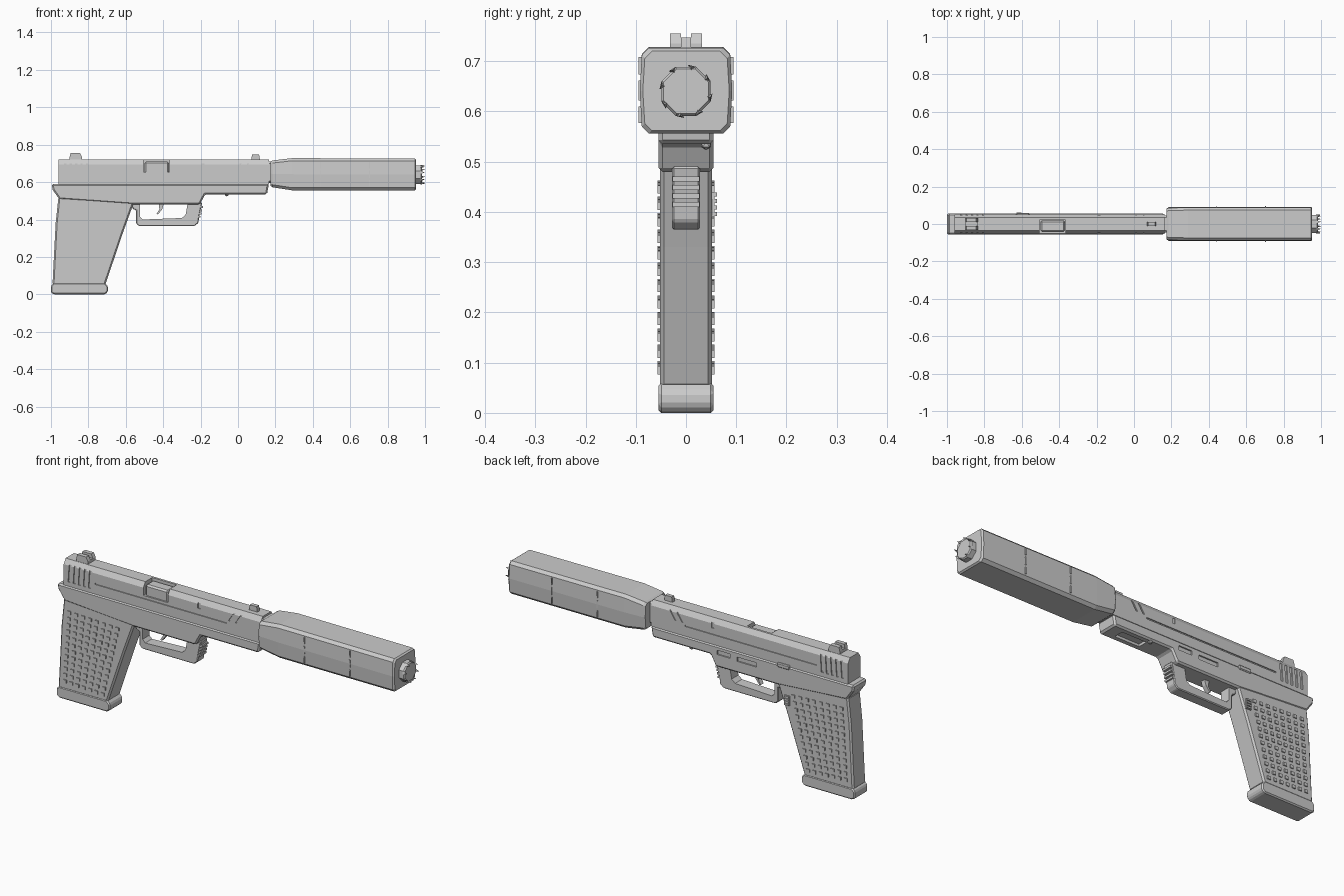
import bpy, bmesh, math
from mathutils import Vector

cube = bpy.data.objects.get("Cube")
if cube:
    bpy.data.objects.remove(cube, do_unlink=True)

GREY = (0.6, 0.6, 0.6, 1)
mat = bpy.data.materials.new("plain grey")
mat.use_nodes = True
mat.diffuse_color = GREY
mat.node_tree.nodes["Principled BSDF"].inputs["Base Color"].default_value = GREY


def loft(bm, rings):
    """Skin a list of matching rings and cap both ends."""
    rows = [[bm.verts.new(p) for p in ring] for ring in rings]
    n = len(rows[0])
    for a, b in zip(rows, rows[1:]):
        for i in range(n):
            j = (i + 1) % n
            bm.faces.new((a[i], a[j], b[j], b[i]))
    bm.faces.new(rows[0][::-1])
    bm.faces.new(rows[-1])


def slab(bm, pts, y0, y1):
    """Extrude a side-view (x, z) profile along y."""
    loft(bm, [[(x, y, z) for x, z in pts] for y in (y0, y1)])


def box(bm, x0, x1, y0, y1, z0, z1):
    slab(bm, [(x0, z0), (x1, z0), (x1, z1), (x0, z1)], y0, y1)


def finish(name, bm, bevel=0, cutter=None):
    bmesh.ops.recalc_face_normals(bm, faces=bm.faces)
    me = bpy.data.meshes.new(name)
    bm.to_mesh(me)
    bm.free()
    me.materials.append(mat)
    ob = bpy.data.objects.new(name, me)
    bpy.context.collection.objects.link(ob)
    if bevel:
        m = ob.modifiers.new("edge", "BEVEL")
        m.width, m.segments, m.limit_method = bevel, 1, "ANGLE"
    if cutter:
        m = ob.modifiers.new("cut", "BOOLEAN")
        m.object, m.operation, m.solver = cutter, "DIFFERENCE", "EXACT"
        cutter.hide_render = True
        deps = bpy.context.evaluated_depsgraph_get()
        baked = bpy.data.meshes.new_from_object(ob.evaluated_get(deps))
        ob.modifiers.clear()
        ob.data = baked
        bpy.data.objects.remove(cutter, do_unlink=True)
    return ob


def part(name, pts, half, bevel=0, cutter=None):
    bm = bmesh.new()
    slab(bm, pts, -half, half)
    return finish(name, bm, bevel, cutter)


# Slide: grooves, serrations and ejection port are cut in
bm = bmesh.new()
for s in (-1, 1):
    y0, y1 = sorted((s * 0.045, s * 0.08))
    for i in range(5):
        x = -0.935 + i * 0.029
        slab(bm, [(x, 0.61), (x + 0.012, 0.61), (x + 0.018, 0.70), (x + 0.006, 0.70)], y0, y1)
    box(bm, -0.78, -0.03, y0, y1, 0.638, 0.645)
    box(bm, -0.195, -0.18, y0, y1, 0.672, 0.70)
    for x in (-0.02, 0.02):
        slab(bm, [(x, 0.655), (x + 0.009, 0.655), (x + 0.039, 0.70), (x + 0.03, 0.70)], y0, y1)
box(bm, -0.505, -0.365, -0.1, 0.022, 0.655, 0.8)
cuts = finish("slide_cutter", bm)
bm = bmesh.new()
section = [(-0.05, 0.588), (0.05, 0.588), (0.05, 0.695), (0.034, 0.72), (-0.034, 0.72), (-0.05, 0.695)]
loft(bm, [[(x, y, z) for y, z in section] for x in (-0.96, 0.165)])
finish("slide", bm, 0, cuts)

# Chamber block sits a little below the port edges
bm = bmesh.new()
box(bm, -0.5, -0.37, -0.042, 0.02, 0.64, 0.71)
finish("chamber_block", bm, 0.008)

# Sights
bm = bmesh.new()
box(bm, -0.9, -0.835, -0.032, 0.032, 0.715, 0.735)
for s in (-1, 1):
    y0, y1 = sorted((s * 0.01, s * 0.032))
    slab(bm, [(-0.9, 0.735), (-0.835, 0.735), (-0.845, 0.755), (-0.895, 0.755)], y0, y1)
finish("rear_sight", bm)
part("front_sight", [(0.07, 0.715), (0.118, 0.715), (0.113, 0.747), (0.075, 0.747)], 0.01)

# Frame with slots on the left and a recess below the front
bm = bmesh.new()
box(bm, -0.44, -0.33, 0.048, 0.1, 0.54, 0.562)
box(bm, -0.29, -0.215, 0.048, 0.1, 0.545, 0.567)
box(bm, -0.05, 0.09, -0.025, 0.025, 0.5, 0.548)
cuts = finish("frame_cutter", bm)
part("frame", [(-0.995, 0.59), (-0.992, 0.56), (-0.955, 0.508), (-0.56, 0.48), (-0.205, 0.48),
               (-0.175, 0.535), (0.155, 0.535), (0.165, 0.59)], 0.055, 0.008, cuts)
bm = bmesh.new()
bmesh.ops.create_icosphere(bm, subdivisions=1, radius=0.012)
bmesh.ops.translate(bm, verts=bm.verts, vec=(-0.06, 0.04, 0.535))
finish("takedown_pin", bm)

# Slide stop and lever on the left
bm = bmesh.new()
box(bm, -0.63, -0.56, 0.045, 0.06, 0.575, 0.597)
finish("slide_stop", bm, 0.004)

# Grip and base
part("grip", [(-0.96, 0.52), (-0.975, 0.38), (-0.992, 0.05), (-0.71, 0.05), (-0.615, 0.33), (-0.555, 0.495)], 0.052, 0.008)
part("grip_base", [(-1.0, 0.01), (-0.985, 0), (-0.71, 0), (-0.695, 0.015), (-0.695, 0.042),
                   (-0.712, 0.06), (-0.985, 0.06), (-1.0, 0.045)], 0.055, 0.006)

# Raised grip studs, laid in rows that follow the grip taper
bm = bmesh.new()
for row in range(12):
    t = row / 11
    z = 0.095 + 0.36 * t
    left, right = -0.95 + 0.025 * t, -0.735 + 0.085 * t
    n = 7 + round(t)
    for i in range(n):
        x = left + (right - left) * i / (n - 1)
        zz = z - 0.012 * i / n
        for s in (-1, 1):
            y0, y1 = sorted((s * 0.05, s * 0.057))
            box(bm, x - 0.009, x + 0.009, y0, y1, zz - 0.008, zz + 0.008)
finish("grip_studs", bm)

# Magazine release with ribs
bm = bmesh.new()
box(bm, -0.63, -0.6, 0.045, 0.057, 0.39, 0.44)
for i in range(4):
    box(bm, -0.628, -0.602, 0.055, 0.062, 0.392 + i * 0.013, 0.4 + i * 0.013)
finish("magazine_release", bm)

# Trigger guard, ribs and trigger
bm = bmesh.new()
slab(bm, [(-0.525, 0.415), (-0.51, 0.4), (-0.3, 0.408), (-0.28, 0.425), (-0.27, 0.482), (-0.525, 0.482)], -0.1, 0.1)
cuts = finish("guard_cutter", bm)
part("trigger_guard", [(-0.58, 0.49), (-0.56, 0.455), (-0.545, 0.45), (-0.545, 0.38), (-0.53, 0.365),
                       (-0.232, 0.365), (-0.212, 0.382), (-0.207, 0.42), (-0.192, 0.49)], 0.028, 0.004, cuts)
bm = bmesh.new()
for i in range(4):
    x = -0.207 + i * 0.004
    box(bm, x - 0.02, x + 0.007, -0.027, 0.027, 0.41 + i * 0.017, 0.42 + i * 0.017)
finish("guard_ribs", bm)
part("trigger", [(-0.425, 0.49), (-0.42, 0.455), (-0.435, 0.43), (-0.428, 0.427), (-0.405, 0.455), (-0.395, 0.49)], 0.012)


# Long barrel cover: chamfered box that narrows at the rear
def cover_ring(x, half, low, high, c):
    mid, d = (low + high) / 2, half - 0.004
    side = [(d - c, low), (d, low + c), (half, mid), (d, high - c), (d - c, high)]
    return [(x, y, z) for y, z in side] + [(x, -y, z) for y, z in side[::-1]]


bm = bmesh.new()
loft(bm, [cover_ring(0.175, 0.083, 0.58, 0.71, 0.012),
          cover_ring(0.185, 0.09, 0.572, 0.716, 0.014),
          cover_ring(0.29, 0.092, 0.556, 0.728, 0.014),
          cover_ring(0.945, 0.092, 0.556, 0.726, 0.014),
          cover_ring(0.953, 0.086, 0.562, 0.72, 0.014)])
finish("barrel_cover", bm)
bm = bmesh.new()
box(bm, 0.15, 0.185, -0.045, 0.045, 0.595, 0.71)
finish("collar", bm, 0.01)

# Thin seam strips on both sides of the cover
bm = bmesh.new()
for s in (-1, 1):
    y0, y1 = sorted((s * 0.085, s * 0.095))
    for x in (0.44, 0.70):
        for z0, z1 in ((0.577, 0.61), (0.622, 0.662), (0.674, 0.708)):
            box(bm, x, x + 0.005, y0, y1, z0, z1)
finish("cover_seams", bm)

# Eight-sided muzzle cap with pointed teeth
bm = bmesh.new()


def ring_point(x, r, k):
    a = math.tau * (k + 0.5) / 8
    return Vector((x, r * math.cos(a), 0.64 + r * math.sin(a)))


loft(bm, [[ring_point(x, r, k) for k in range(8)] for x, r in ((0.94, 0.053), (0.978, 0.053), (0.984, 0.048))])
for k in range(8):
    base = [ring_point(0.975, 0.053, k), ring_point(0.975, 0.053, k + 0.4), ring_point(0.975, 0.04, k + 0.2)]
    v = [bm.verts.new(p) for p in base + [ring_point(1.0, 0.05, k + 0.2)]]
    for f in ((0, 1, 2), (0, 1, 3), (1, 2, 3), (2, 0, 3)):
        bm.faces.new([v[i] for i in f])
finish("muzzle_cap", bm)
